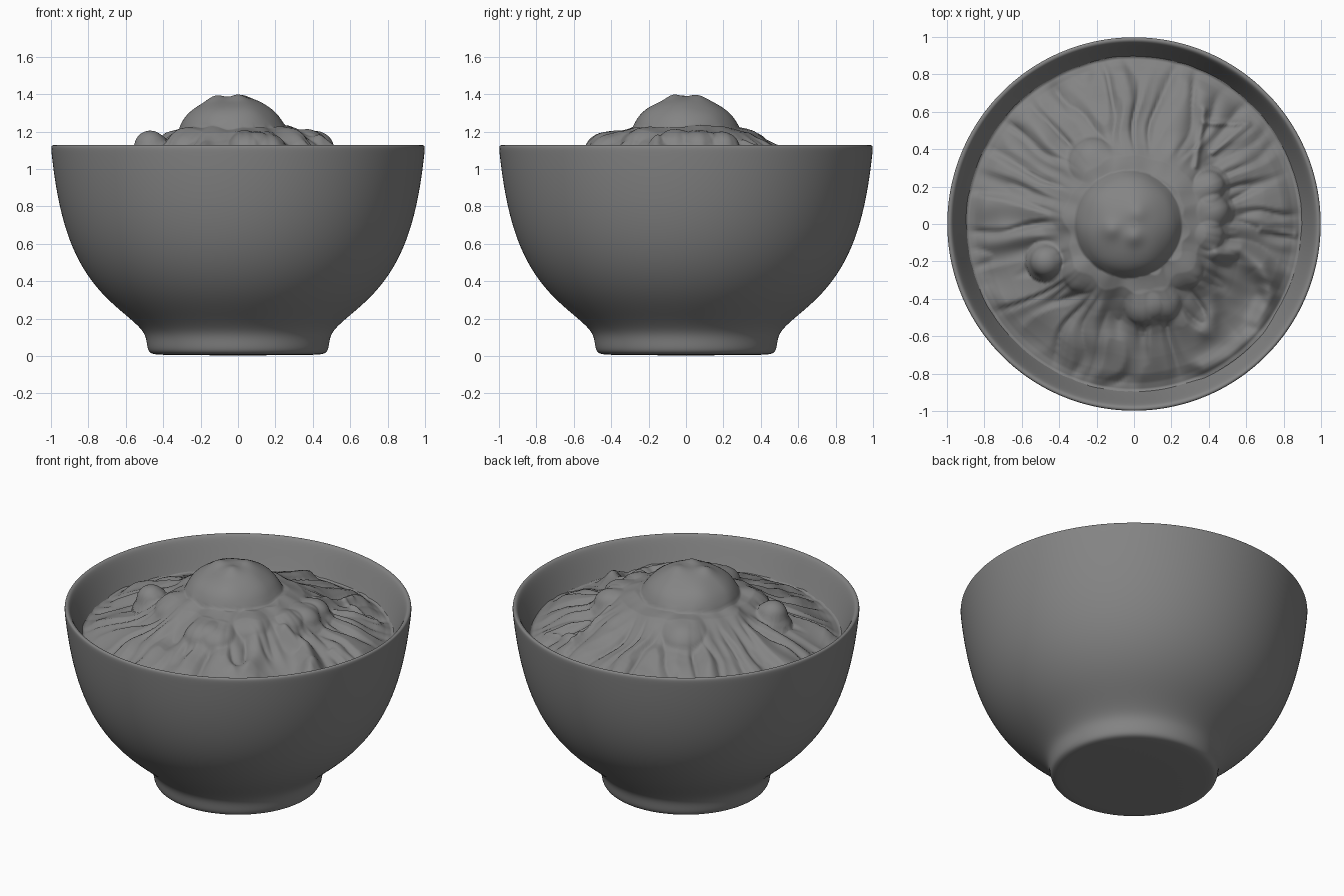
import bpy, bmesh, math
from mathutils import Vector, noise

if "Cube" in bpy.data.objects:
    bpy.data.objects.remove(bpy.data.objects["Cube"])

clay = bpy.data.materials.new("dark_grey")
clay.diffuse_color = (0.23, 0.23, 0.23, 1)
clay.use_nodes = True
clay.node_tree.nodes["Principled BSDF"].inputs["Base Color"].default_value = clay.diffuse_color


def finish(name, bm, subdiv=0):
    bmesh.ops.recalc_face_normals(bm, faces=bm.faces[:])
    for f in bm.faces:
        f.smooth = True
    mesh = bpy.data.meshes.new(name)
    bm.to_mesh(mesh)
    bm.free()
    mesh.materials.append(clay)
    obj = bpy.data.objects.new(name, mesh)
    bpy.context.collection.objects.link(obj)
    if subdiv:
        mod = obj.modifiers.new("smooth", "SUBSURF")
        mod.levels = mod.render_levels = subdiv
    return obj


def polar(radii, steps, height):
    """Rings of vertices around z; height(i, r, angle) gives z for ring i."""
    bm = bmesh.new()
    rings = []
    for i, r in enumerate(radii):
        ring = []
        for k in range(steps):
            a = 2 * math.pi * k / steps
            ring.append(bm.verts.new((r * math.cos(a), r * math.sin(a), height(i, r, a))))
        if rings:
            for k in range(steps):
                j = (k + 1) % steps
                bm.faces.new((rings[-1][k], ring[k], ring[j], rings[-1][j]))
        rings.append(ring)
    return bm, rings


def interp(pts, x):
    for (x0, y0), (x1, y1) in zip(pts, pts[1:]):
        if x <= x1:
            t = (x - x0) / (x1 - x0)
            return y0 + (y1 - y0) * t
    return pts[-1][1]


def smoothstep(a, b, x):
    t = min(1, max(0, (x - a) / (b - a)))
    return t * t * (3 - 2 * t)


def smooth_max(a, b, k):
    h = max(k - abs(a - b), 0) / k
    return max(a, b) + h * h * k / 4


# Bowl: foot, outer wall, rounded rim and inner wall down to the food
PROFILE = [(0.2, 0.004), (0.43, 0.006), (0.47, 0.013), (0.485, 0.04), (0.49, 0.09), (0.507, 0.135),
           (0.57, 0.195), (0.70, 0.30), (0.81, 0.43), (0.89, 0.58), (0.945, 0.75),
           (0.98, 0.93), (0.998, 1.08), (1.001, 1.115), (0.996, 1.128), (0.98, 1.128),
           (0.967, 1.112), (0.945, 1.06), (0.92, 1.0), (0.898, 0.95), (0.885, 0.925)]
bm, rings = polar([p[0] for p in PROFILE], 64, lambda i, r, a: PROFILE[i][1])
bm.faces.new(rings[0])
finish("bowl", bm, 2)

# Food: ball on a sloping, draped mound with radial pleats, lumps and a curled leaf
SLOPE = [(0, 1.2), (0.28, 1.225), (0.37, 1.195), (0.43, 1.15), (0.5, 1.11), (0.6, 1.065),
         (0.72, 1.02), (0.8, 0.985), (0.85, 0.955), (0.885, 0.943), (0.905, 0.955)]
LUMPS = [(-0.47, -0.20, 0.085, 1.12), (0.40, 0.20, 0.085, 1.11), (0.42, 0.07, 0.09, 1.11),
         (0.40, -0.06, 0.08, 1.11), (0.05, -0.44, 0.10, 1.09), (0.15, -0.42, 0.10, 1.08),
         (-0.22, 0.33, 0.13, 1.07), (0.26, -0.24, 0.11, 1.09), (-0.27, -0.26, 0.11, 1.08)]
TOP_BUMPS = [(-0.12, -0.03, 0.018), (0.0, -0.07, 0.024), (0.02, 0.06, 0.012)]
CURL = [(0.45, -0.16), (0.57, -0.14), (0.68, -0.22), (0.73, -0.38), (0.65, -0.58), (0.52, -0.70), (0.38, -0.77)]
INNER = [(0.36, -0.30), (0.41, -0.38), (0.42, -0.47), (0.38, -0.56)]
SPRIGS = [[(0.375, 0.61), (0.36, 0.5), (0.33, 0.31)],
          [(0.38, 0.54), (0.61, 0.535), (0.42, 0.38)],
          [(0.68, -0.03), (0.78, -0.05), (0.86, -0.06)]]


def ridge(p, path, width):
    best = 9
    for a, b in zip(path, path[1:]):
        a, b = Vector(a), Vector(b)
        t = max(0, min(1, (p - a).dot(b - a) / (b - a).length_squared))
        best = min(best, (p - a - (b - a) * t).length)
    return math.exp(-(best / width) ** 2)


def food_height(i, r, a):
    c, s = math.cos(a), math.sin(a)
    x, y = r * c, r * s
    p = Vector((x, y))
    hollow = math.exp(-((p - Vector((0.57, -0.40))).length / 0.17) ** 2)
    # sloping bed, with a wavy hem under the ball
    z = interp(SLOPE, r + 0.05 * smoothstep(0.9, 0.6, r) * noise.noise(Vector((c * 3, s * 3, 4))))
    # pleats
    fade = smoothstep(0.36, 0.55, r) * (1 - 0.85 * smoothstep(0.8, 0.9, r)) * (1 - 0.75 * hollow)
    w = 0.5 * noise.noise(Vector((x * 3, y * 3, 2)))
    broad = noise.noise(Vector((c * 4 + w, s * 4 + w, r * 2)))
    fine = abs(noise.noise(Vector((c * 6.5 + w * 1.5, s * 6.5 - w, r * 2 + 7))))
    z += fade * (0.045 * broad + 0.08 * (min(fine, 0.35) - 0.2))
    z += 0.016 * (1 - smoothstep(0.8, 0.9, r)) * noise.noise(Vector((x * 6, y * 6, 11)))
    # curled leaf and sprigs
    z += 0.05 * ridge(p, CURL, 0.05) + 0.03 * ridge(p, INNER, 0.05) - 0.05 * hollow
    for path in SPRIGS:
        z += 0.02 * ridge(p, path, 0.016)
    # lumps
    for lx, ly, lr, lz in LUMPS:
        d = math.hypot(x - lx, y - ly)
        if d < lr * 1.3:
            lump = lz + math.sqrt(max(0, lr * lr - d * d)) - 2.5 * max(0, d - lr)
            z = smooth_max(z, lump, 0.08)
    # ball
    d = math.hypot(x + 0.03, y)
    if d < 0.34:
        ball = 1.185 + 0.2 * math.sqrt(max(0, 1 - (d / 0.285) ** 2))
        ball -= 2 * max(0, d - 0.285)
        ball += 0.012 * noise.noise(Vector((x * 6, y * 6, 3)))
        for bx, by, h in TOP_BUMPS:
            ball += h * math.exp(-((x - bx) ** 2 + (y - by) ** 2) / 0.05 ** 2)
        z = smooth_max(z, ball, 0.05)
    return z


bm, rings = polar([0.02 + 0.885 * k / 129 for k in range(130)], 360, food_height)
bm.faces.new(rings[0])
finish("food", bm)
